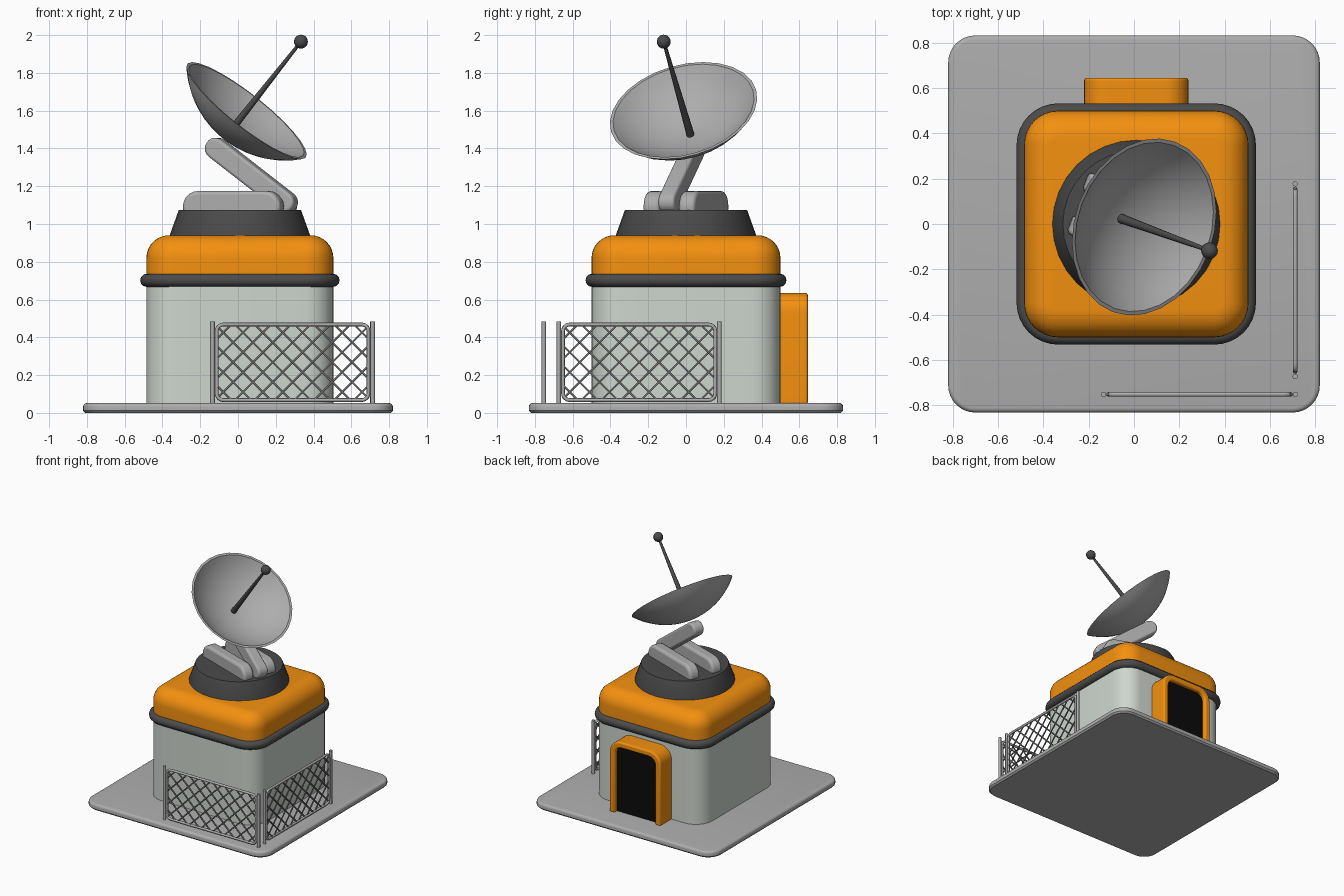
import bpy, bmesh
from math import sin, cos, pi, radians, sqrt, asin
from mathutils import Matrix, Vector

if "Cube" in bpy.data.objects:
    bpy.data.objects.remove(bpy.data.objects["Cube"])

CX = 0.01  # building centre in x


def material(name, rgb):
    m = bpy.data.materials.new(name)
    m.diffuse_color = (*rgb, 1)
    m.use_nodes = True
    m.node_tree.nodes["Principled BSDF"].inputs["Base Color"].default_value = m.diffuse_color
    return m


ORANGE = material("orange", (0.9, 0.28, 0.005))
DARK = material("dark_grey", (0.07, 0.07, 0.07))
WALL = material("pale_wall", (0.62, 0.67, 0.62))
GREY = material("mid_grey", (0.42, 0.42, 0.42))
WIRE = material("wire_grey", (0.16, 0.16, 0.16))
BLACK = material("black", (0.003, 0.003, 0.003))


def finish(name, bm, mat, matrix=Matrix(), bevel=0.0, angle=35):
    bmesh.ops.remove_doubles(bm, verts=bm.verts, dist=1e-5)
    bmesh.ops.recalc_face_normals(bm, faces=bm.faces)
    me = bpy.data.meshes.new(name)
    bm.to_mesh(me)
    bm.free()
    ob = bpy.data.objects.new(name, me)
    bpy.context.collection.objects.link(ob)
    ob.matrix_world = matrix
    me.materials.append(mat)
    bpy.ops.object.select_all(action='DESELECT')
    ob.select_set(True)
    bpy.context.view_layer.objects.active = ob
    bpy.ops.object.shade_smooth_by_angle(angle=radians(angle))
    if bevel:
        b = ob.modifiers.new("bevel", 'BEVEL')
        b.width, b.segments, b.angle_limit = bevel, 3, radians(40)
    return ob


def rounded_rect(hx, hy, r, n=8):
    pts = []
    for k, (sx, sy) in enumerate([(1, 1), (-1, 1), (-1, -1), (1, -1)]):
        for i in range(n + 1):
            a = (k + i / n) * pi / 2
            pts.append((sx * (hx - r) + r * cos(a), sy * (hy - r) + r * sin(a)))
    return pts


def rounded_block(name, cx, hx, hy, r, profile, mat):
    """Stack rounded rectangles; profile is a list of (inset, z)."""
    bm = bmesh.new()
    rings = [[bm.verts.new((cx + x, y, z)) for x, y in rounded_rect(hx - o, hy - o, r - o)]
             for o, z in profile]
    n = len(rings[0])
    for a, b in zip(rings, rings[1:]):
        for i in range(n):
            bm.faces.new((a[i], a[(i + 1) % n], b[(i + 1) % n], b[i]))
    bm.faces.new(rings[0])
    bm.faces.new(rings[-1])
    return finish(name, bm, mat)


def lathe(name, profile, mat, matrix, segs=32):
    bm = bmesh.new()
    vs = [bm.verts.new((r, 0, z)) for r, z in profile]
    es = [bm.edges.new(p) for p in zip(vs, vs[1:])]
    bmesh.ops.spin(bm, geom=vs + es, cent=(0, 0, 0), axis=(0, 0, 1),
                   angle=2 * pi, steps=segs)
    return finish(name, bm, mat, matrix)


def prism(name, pts, y0, y1, mat, matrix=Matrix(), bevel=0.0):
    """Extrude an x-z outline from y0 to y1."""
    bm = bmesh.new()
    f = bm.faces.new([bm.verts.new((x, y0, z)) for x, z in pts])
    g = bmesh.ops.extrude_face_region(bm, geom=[f])["geom"]
    bmesh.ops.translate(bm, vec=(0, y1 - y0, 0),
                        verts=[v for v in g if isinstance(v, bmesh.types.BMVert)])
    return finish(name, bm, mat, matrix, bevel)


def tube(name, paths, radius, mat, res=2):
    """Round tubes along poly paths; each path is (points, closed)."""
    cu = bpy.data.curves.new(name, 'CURVE')
    cu.dimensions = '3D'
    cu.bevel_depth, cu.bevel_resolution, cu.use_fill_caps = radius, res, True
    for pts, closed in paths:
        s = cu.splines.new('POLY')
        s.points.add(len(pts) - 1)
        for p, co in zip(s.points, pts):
            p.co = (*co, 1)
        s.use_cyclic_u = closed
        s.use_smooth = True
    ob = bpy.data.objects.new(name, cu)
    cu.materials.append(mat)
    bpy.context.collection.objects.link(ob)


def arc(r, inset0, z0, n=8):
    return [(inset0 + r * (1 - cos(i / n * pi / 2)), z0 + r * sin(i / n * pi / 2))
            for i in range(n + 1)]


# Base slab, walls and roof
rounded_block("base_slab", 0, 0.82, 0.832, 0.12,
              [(0.012, 0), (0, 0.012)] + arc(0.02, 0, 0.032, 4), GREY)
rounded_block("walls", CX, 0.495, 0.5, 0.15, [(0, 0.04), (0, 0.72)], WALL)
rounded_block("roof", CX, 0.495, 0.5, 0.15, [(0, 0.7)] + arc(0.12, 0, 0.82), ORANGE)
tube("roof_band", [([(CX + x, y, 0.702) for x, y in rounded_rect(0.493, 0.497, 0.148)], True)],
     0.035, DARK, 4)

# Turntable
lathe("turntable", [(0, 0.93), (0.37, 0.93), (0.37, 0.945), (0.324, 1.073), (0, 1.073)],
      DARK, Matrix.Translation((CX, 0, 0)))


# Doorway
def arch(h, top, r, n=8):
    right = [(h - r + r * cos(i / n * pi / 2), top - r + r * sin(i / n * pi / 2))
             for i in range(n + 1)]
    return [(h, 0.045)] + right + [(-x, z) for x, z in reversed(right)] + [(-h, 0.045)]


shift = Matrix.Translation((CX, 0, 0))
outer, inner = arch(0.23, 0.635, 0.1), arch(0.182, 0.587, 0.06)
prism("door_frame", outer + inner[::-1], 0.47, 0.645, ORANGE, shift, 0.012)
prism("door_opening", arch(0.19, 0.595, 0.065), 0.47, 0.612, BLACK, shift)

# Dish mount: two cheeks with a tilted arm between them
turn = shift @ Matrix.Rotation(radians(-20), 4, 'Z')


def stadium(a, b, r, n=10):
    a, b = Vector(a), Vector(b)
    d = (b - a).normalized() * r
    s = Vector((-d.y, d.x))
    end = lambda c, t: [tuple(c + s * cos(i / n * pi) * t + d * sin(i / n * pi) * t)
                        for i in range(n + 1)]
    return end(b, 1) + end(a, -1)


for side, v in (("left", 0.1), ("right", -0.1)):
    prism("mount_cheek_" + side, stadium((-0.19, 1.09), (0.19, 1.09), 0.085),
          v - 0.045, v + 0.045, GREY, turn, 0.02)
prism("dish_arm", stadium((0.26, 1.115), (-0.13, 1.4), 0.056), -0.045, 0.045, GREY, turn, 0.015)

# Dish: shallow spherical bowl, local origin at the rim centre
aim = (Matrix.Translation((0.045, -0.013, 1.6)) @ Matrix.Rotation(radians(-20), 4, 'Z')
       @ Matrix.Rotation(radians(40), 4, 'Y'))


def bowl(radius, depth, n=10):
    R = (radius ** 2 + depth ** 2) / (2 * depth)
    t = asin(radius / R)
    return [(R * sin(t * i / n), R - depth - R * cos(t * i / n)) for i in range(n + 1)]


lathe("dish", bowl(0.4, 0.185) + bowl(0.383, 0.168)[::-1], GREY, aim, 28)

# Feed horn rod and ball
lathe("feed_rod", [(0, -0.185), (0.021, -0.18), (0.021, -0.165), (0.009, 0.46), (0, 0.46)],
      DARK, aim, 12)
ball = [(0.037 * sin(i * pi / 10), 0.477 - 0.037 * cos(i * pi / 10)) for i in range(11)]
ball[0], ball[-1] = (0, ball[0][1]), (0, ball[-1][1])
lathe("feed_ball", ball, DARK, aim, 16)


# Chain-link fence panels
def fence(name, start, along, length):
    start, along = Vector(start), Vector(along)
    at = lambda u, z: tuple(start + along * u + Vector((0, 0, z)))
    tube(name + "_posts", [([at(u, 0.04), at(u, 0.485)], False) for u in (0, length)],
         0.012, GREY)
    hu, hz, mid = length / 2 - 0.022, 0.2, 0.268
    tube(name + "_frame", [([at(length / 2 + x, mid + z)
                             for x, z in rounded_rect(hu, hz, 0.035, 4)], True)], 0.01, GREY)
    wires, step = [], 0.105
    for sign in (1, -1):
        for k in range(-6, 7):
            c = k * step  # wire follows x = c + z, mirrored by sign
            lo, hi = max(-hz, -hu - c), min(hz, hu - c)
            if hi - lo > 0.03:
                wires.append(([at(length / 2 + sign * (c + z), mid + z) for z in (lo, hi)], False))
    tube(name + "_mesh", wires, 0.006, WIRE, 1)


fence("front_fence", (-0.135, -0.752, 0), (1, 0, 0), 0.848)
fence("side_fence", (0.711, -0.673, 0), (0, 1, 0), 0.85)
